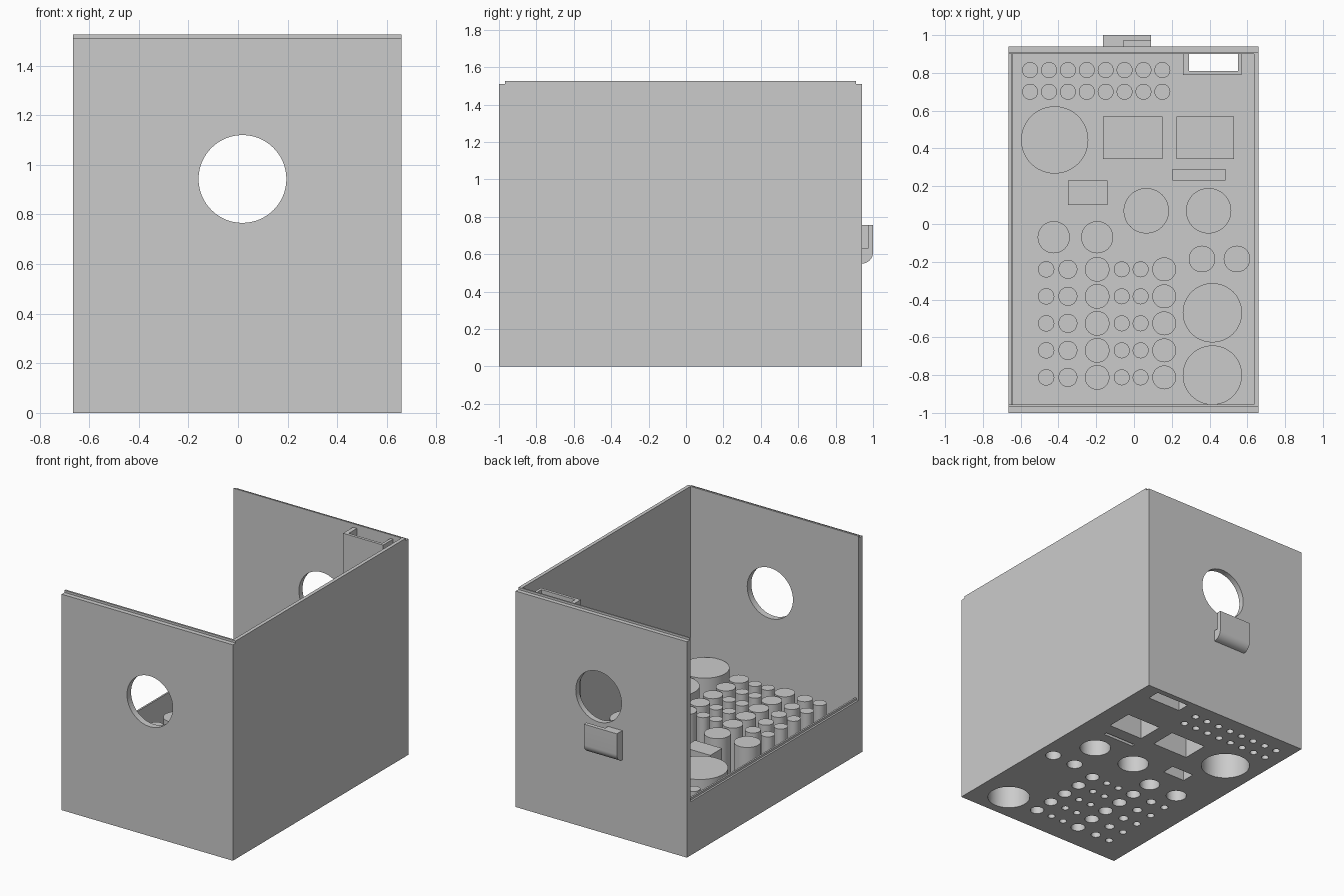
import bpy
import bmesh
import math

if "Cube" in bpy.data.objects:
    bpy.data.objects.remove(bpy.data.objects["Cube"])

# Single matte plastic colour
plastic = bpy.data.materials.new("grey plastic")
plastic.use_nodes = True
GREY = (0.6, 0.6, 0.6, 1)
plastic.diffuse_color = GREY
plastic.node_tree.nodes["Principled BSDF"].inputs["Base Color"].default_value = GREY

FLOOR = 0.03      # floor thickness
WALL = 0.018      # socket wall thickness
SOCKET = 0.36     # usual socket height
TALL = 0.375      # height of the large sockets
RIM, TOP = 1.51, 1.525


def finish(name, bm):
    bmesh.ops.recalc_face_normals(bm, faces=bm.faces)
    mesh = bpy.data.meshes.new(name)
    bm.to_mesh(mesh)
    bm.free()
    mesh.materials.append(plastic)
    obj = bpy.data.objects.new(name, mesh)
    bpy.context.collection.objects.link(obj)
    return obj


def add_box(bm, x, y, z):
    verts = bmesh.ops.create_cube(bm, size=1)["verts"]
    for v in verts:
        for i, (lo, hi) in enumerate((x, y, z)):
            v.co[i] = lo if v.co[i] < 0 else hi


def boxes(name, *parts):
    bm = bmesh.new()
    for part in parts:
        add_box(bm, *part)
    return finish(name, bm)


def outline(shape, inset=0):
    """Plan outline of a round (x, y, r) or square-cornered (x0, x1, y0, y1) socket."""
    if len(shape) == 3:
        x, y, r = shape
        steps = [math.tau * i / 48 for i in range(48)]
        return [(x + (r - inset) * math.cos(a), y + (r - inset) * math.sin(a)) for a in steps]
    x0, x1, y0, y1 = shape
    x0, x1, y0, y1 = x0 + inset, x1 - inset, y0 + inset, y1 - inset
    return [(x0, y0), (x1, y0), (x1, y1), (x0, y1)]


def ring(bm, points, z):
    return [bm.verts.new((x, y, z)) for x, y in points]


def bridge(bm, a, b):
    for i in range(len(a)):
        j = (i + 1) % len(a)
        bm.faces.new((a[i], a[j], b[j], b[i]))


def socket(bm, shape, height):
    """Closed upside-down cup, open through the floor."""
    out, inner = outline(shape), outline(shape, WALL)
    low, high = ring(bm, out, FLOOR), ring(bm, out, height)
    roof, mouth = ring(bm, inner, height - WALL), ring(bm, inner, 0)
    bridge(bm, low, high)
    bm.faces.new(high)
    bridge(bm, mouth, roof)
    bm.faces.new(roof[::-1])


def plug(bm, shape):
    """Cutter for the mouth of a socket."""
    pts = outline(shape, WALL)
    low, high = ring(bm, pts, -0.1), ring(bm, pts, 0.1)
    bridge(bm, low, high)
    bm.faces.new(low[::-1])
    bm.faces.new(high)


def cut(obj, cutter):
    cutter.hide_render = True
    cutter.hide_viewport = True
    mod = obj.modifiers.new("cut", 'BOOLEAN')
    mod.operation = 'DIFFERENCE'
    mod.solver = 'EXACT'
    mod.object = cutter


# Socket layout: two rows at the back, a grid at the front, assorted ones between
round_sockets = [(-0.55 + 0.1 * i, y, 0.042) for i in range(8) for y in (0.815, 0.7)]
columns = ((-0.465, 0.043), (-0.35, 0.05), (-0.195, 0.065),
           (-0.065, 0.042), (0.035, 0.042), (0.16, 0.063))
round_sockets += [(x, -0.24 - 0.143 * j, r) for x, r in columns for j in range(5)]
round_sockets += [(-0.425, -0.07, 0.085), (-0.195, -0.07, 0.085), (0.065, 0.07, 0.12),
                  (0.395, 0.07, 0.12), (0.36, -0.185, 0.07), (0.545, -0.185, 0.07)]
large_sockets = [(-0.42, 0.445, 0.178), (0.415, -0.8, 0.157)]
square_sockets = [(-0.165, 0.15, 0.345, 0.57), (0.225, 0.53, 0.345, 0.57),
                  (-0.35, -0.14, 0.1, 0.23), (0.205, 0.485, 0.23, 0.29)]

for name, shapes, height in (("round_sockets", round_sockets, SOCKET),
                             ("large_sockets", large_sockets, TALL),
                             ("square_sockets", square_sockets, SOCKET)):
    bm = bmesh.new()
    for s in shapes:
        socket(bm, s, height)
    finish(name, bm)

# Solid round post beside the large front socket
bm = bmesh.new()
post = (0.415, -0.47, 0.157)
low, high = ring(bm, outline(post), FLOOR), ring(bm, outline(post), TALL)
bridge(bm, low, high)
bm.faces.new(high)
finish("solid_post", bm)

# Floor with socket mouths and the cable slot cut through
floor = boxes("floor", ((-0.64, 0.635), (-0.955, 0.9), (0, FLOOR)))
bm = bmesh.new()
for s in round_sockets + large_sockets + square_sockets:
    plug(bm, s)
add_box(bm, (0.29, 0.55), (0.81, 0.95), (-0.1, 0.1))
cut(floor, finish("floor_cutter", bm))

# Walls: front and back carry a thin raised lip on their inner edge
WIDE = (-0.665, 0.66)
front = boxes("front_wall", (WIDE, (-1, -0.955), (0, RIM)))
back = boxes("back_wall", (WIDE, (0.9, 0.94), (0, RIM)))
boxes("front_lip", (WIDE, (-0.968, -0.955), (RIM, TOP)))
boxes("back_lip", (WIDE, (0.9, 0.91), (RIM, TOP)))
boxes("left_wall", ((0.635, 0.66), (-0.955, 0.9), (0, TOP)))
boxes("right_low_wall", ((-0.665, -0.64), (-0.955, 0.9), (0, 0.375)),
      ((-0.652, -0.64), (-0.955, 0.9), (0.375, 0.39)))

# Round window through front and back walls
bm = bmesh.new()
bmesh.ops.create_cone(bm, cap_ends=True, segments=64, radius1=0.177, radius2=0.177, depth=3)
for v in bm.verts:
    x, y, z = v.co
    v.co = (x + 0.018, z, y + 0.943)
window = finish("window_cutter", bm)
cut(front, window)
cut(back, window)

# Cable duct standing against the back wall
boxes("cable_duct", ((0.26, 0.57), (0.79, 0.81), (FLOOR, 1.5)),
      ((0.26, 0.29), (0.81, 0.9), (FLOOR, 1.5)),
      ((0.55, 0.57), (0.81, 0.9), (FLOOR, 1.5)))

# Hook on the back: rounded underside, slot open at the top and left end
bm = bmesh.new()
curve = [(0.94 + 0.06 * math.cos(a), 0.61 - 0.06 * math.sin(a))
         for a in (math.pi / 2 * i / 10 for i in range(11))]
profile = [(0.94, 0.755), (1.0, 0.755)] + curve
ends = [[bm.verts.new((x, y, z)) for y, z in profile] for x in (-0.165, 0.09)]
bridge(bm, *ends)
for end in ends:
    bm.faces.new(end)
hook = finish("back_hook", bm)
cut(hook, boxes("hook_cutter", ((-0.055, 0.2), (0.9, 0.972), (0.63, 0.9))))

# Smooth the round surfaces, keep edges sharp
bpy.ops.object.select_all(action='DESELECT')
for obj in bpy.context.collection.objects:
    if obj.type == 'MESH' and not obj.hide_render:
        obj.select_set(True)
        bpy.context.view_layer.objects.active = obj
bpy.ops.object.shade_smooth_by_angle(angle=math.radians(30))
